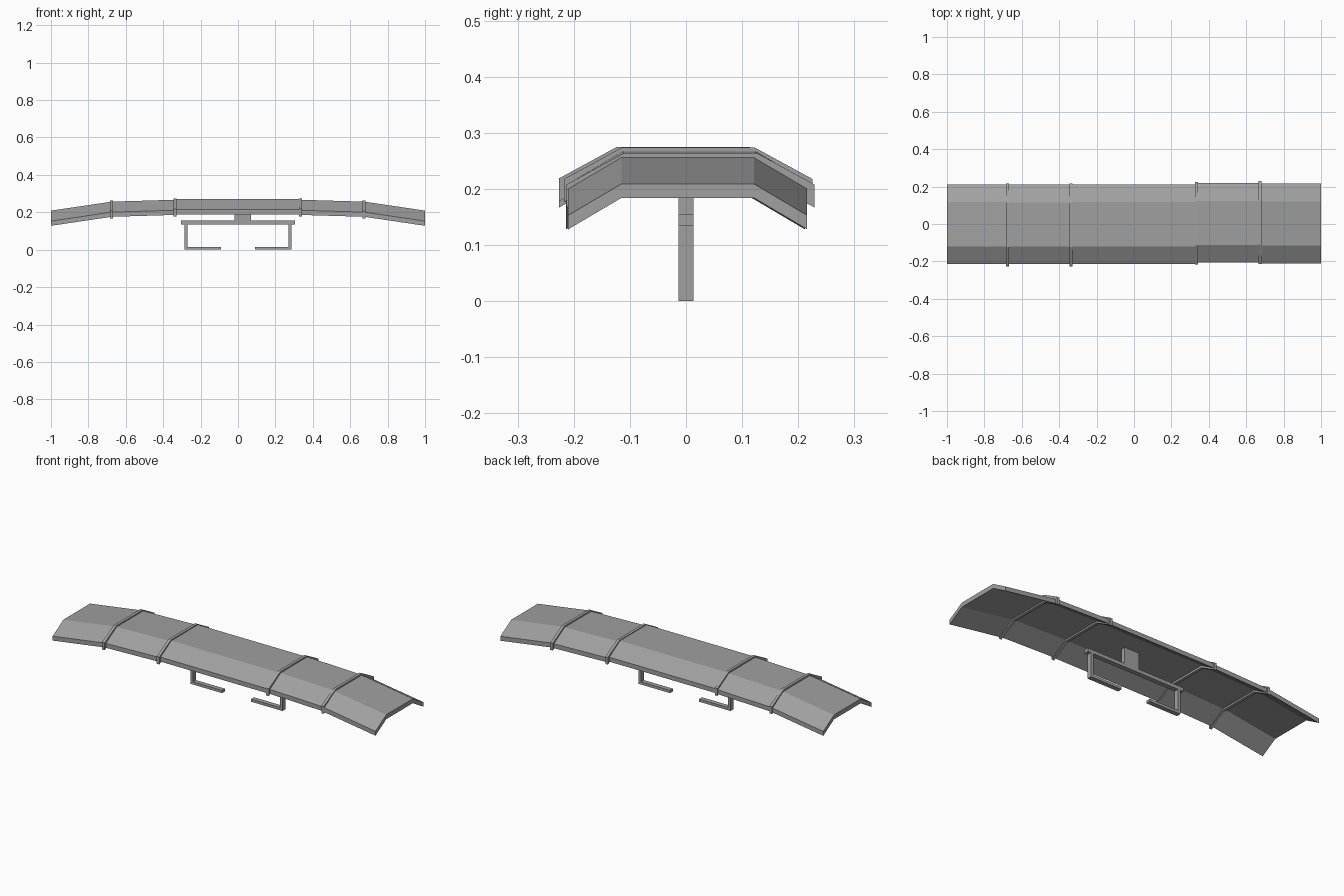
import bpy
import bmesh

# Remove the default cube
cube = bpy.data.objects.get("Cube")
if cube:
    bpy.data.objects.remove(cube, do_unlink=True)

# Single grey paint
GREY = (0.35, 0.35, 0.35, 1.0)
grey = bpy.data.materials.new("grey")
grey.diffuse_color = GREY
grey.use_nodes = True
grey.node_tree.nodes["Principled BSDF"].inputs["Base Color"].default_value = GREY


def finish(name, bm):
    bmesh.ops.recalc_face_normals(bm, faces=bm.faces)
    mesh = bpy.data.meshes.new(name)
    bm.to_mesh(mesh)
    bm.free()
    mesh.materials.append(grey)
    obj = bpy.data.objects.new(name, mesh)
    bpy.context.collection.objects.link(obj)
    return obj


def arch(shift=0.0, grow=0.0):
    """Closed (y, z) outline of the bent panel, z measured from its top face."""
    half, crease, drop, thick = 0.213, 0.118, 0.056, 0.025
    top = [(-half - grow, -drop + grow), (-crease, grow),
           (crease, grow), (half + grow, -drop + grow)]
    under = [(y, z - thick - 2 * grow) for y, z in reversed(top)]
    return [(y + shift, z) for y, z in top + under]


def loft(name, outline, stations):
    """Sweep an outline through (x, z) stations and cap both ends."""
    bm = bmesh.new()
    rings = [[bm.verts.new((x, y, z + zo)) for y, zo in outline] for x, z in stations]
    n = len(outline)
    for a, b in zip(rings, rings[1:]):
        for i in range(n):
            j = (i + 1) % n
            bm.faces.new((a[i], a[j], b[j], b[i]))
    # caps as quads, since the outline is concave
    for ring in (rings[0], rings[-1]):
        for i in range(n // 2 - 1):
            bm.faces.new((ring[i], ring[i + 1], ring[n - 2 - i], ring[n - 1 - i]))
    return finish(name, bm)


def box(name, x0, x1, z0, z1, half_y=0.013):
    bm = bmesh.new()
    bmesh.ops.create_cube(bm, size=1.0)
    for v in bm.verts:
        v.co.x = x1 if v.co.x > 0 else x0
        v.co.y *= 2 * half_y
        v.co.z = z1 if v.co.z > 0 else z0
    return finish(name, bm)


# Five roof panels: name, sideways shift, two (x, z) ends
panels = [
    ("right_end_panel", -0.001, (-1.0, 0.209), (-0.675, 0.257)),
    ("right_mid_panel", -0.002, (-0.675, 0.257), (-0.34, 0.267)),
    ("center_panel", -0.001, (-0.34, 0.270), (0.335, 0.270)),
    ("left_mid_panel", 0.006, (0.335, 0.267), (0.675, 0.257)),
    ("left_end_panel", 0.003, (0.675, 0.257), (1.0, 0.209)),
]
for name, shift, a, b in panels:
    loft(name, arch(shift), (a, b))

# Raised bands over the panel joints: name, x, z, sideways shift
bands = [
    ("right_outer_band", -0.677, 0.256, -0.005),
    ("right_inner_band", -0.338, 0.267, -0.005),
    ("left_inner_band", 0.335, 0.266, 0.004),
    ("left_outer_band", 0.674, 0.256, 0.008),
]
for name, x, z, shift in bands:
    loft(name, arch(shift, 0.008), ((x - 0.008, z), (x + 0.008, z)))

# Hanging bracket
box("bracket_post", -0.02, 0.07, 0.15, 0.25)
box("bracket_crossbar", -0.305, 0.305, 0.135, 0.155)
for side, s in (("right", -1), ("left", 1)):
    x0, x1 = sorted((s * 0.285, s * 0.27))
    box(side + "_bracket_leg", x0, x1, 0.0, 0.14)
    x0, x1 = sorted((s * 0.285, s * 0.09))
    box(side + "_bracket_foot", x0, x1, 0.0, 0.015)
